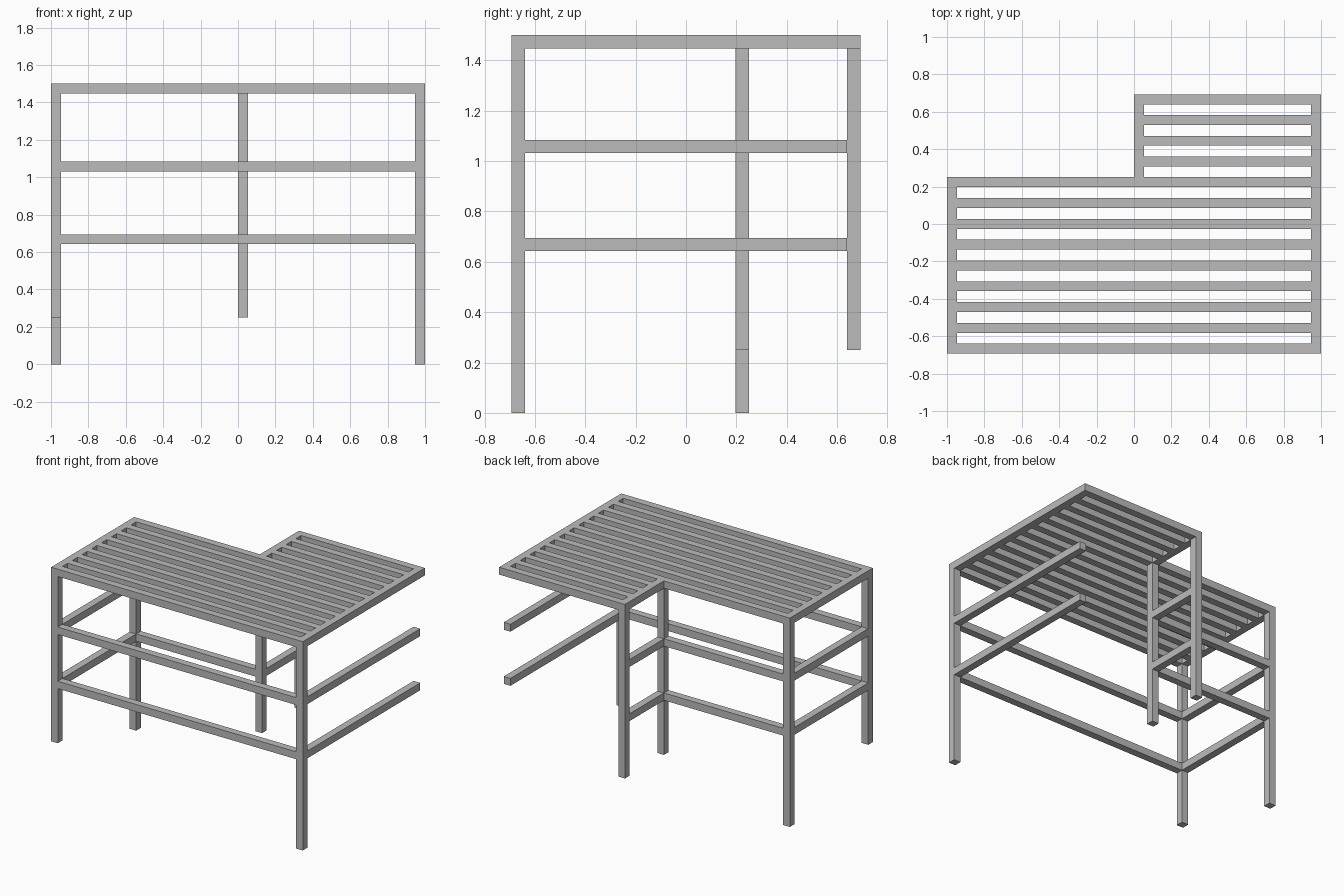
import bpy
import bmesh
from mathutils import Vector

if "Cube" in bpy.data.objects:
    bpy.data.objects.remove(bpy.data.objects["Cube"], do_unlink=True)

grey = bpy.data.materials.new("plain grey")
grey.use_nodes = True
colour = (0.5, 0.5, 0.5, 1)
grey.diffuse_color = colour
grey.node_tree.nodes["Principled BSDF"].inputs["Base Color"].default_value = colour

# Shared layout: square bar size, outer edges, corner notch and heights
T = 0.053
X, Y = 1.0, 0.693
NOTCH_X, NOTCH_Y = 0.0, 0.25
TOP, SHORT = 1.5, 0.25
BACK = NOTCH_Y - T


def bar(name, low, high):
    """Box spanning two opposite corners."""
    low, high = Vector(low), Vector(high)
    bm = bmesh.new()
    bmesh.ops.create_cube(bm, size=1)
    for v in bm.verts:
        v.co = (low + high) / 2 + v.co * (high - low)
    mesh = bpy.data.meshes.new(name)
    bm.to_mesh(mesh)
    bm.free()
    mesh.materials.append(grey)
    obj = bpy.data.objects.new(name, mesh)
    bpy.context.collection.objects.link(obj)


def along_x(name, x0, x1, y, z):
    bar(name, (x0, y, z), (x1, y + T, z + T))


def along_y(name, x, y0, y1, z):
    bar(name, (x, y0, z), (x + T, y1, z + T))


# Top frame around the L-shaped outline
deck = TOP - T
along_y("top_left_side", X - T, -Y, Y, deck)
along_y("top_right_side", -X, -Y, NOTCH_Y, deck)
along_y("top_notch_side", NOTCH_X, NOTCH_Y, Y, deck)
along_x("top_front", -X + T, X - T, -Y, deck)
along_x("top_middle", -X + T, X - T, BACK, deck)
along_x("top_back", NOTCH_X + T, X - T, Y - T, deck)

# Evenly spaced slats in the wide and narrow parts
for name, x0, y0, y1, gaps in (("wide_slat", -X + T, -Y, BACK, 8),
                               ("narrow_slat", NOTCH_X + T, BACK, Y - T, 4)):
    for i in range(1, gaps):
        along_x(f"{name}_{i}", x0, X - T, y0 + (y1 - y0) * i / gaps, deck)

# Legs, three of them shorter
for name, x, y, foot in (("front_left_leg", X - T, -Y, 0),
                         ("front_right_leg", -X, -Y, SHORT),
                         ("back_right_leg", -X, BACK, 0),
                         ("notch_inner_leg", NOTCH_X, BACK, SHORT),
                         ("notch_outer_leg", NOTCH_X, Y - T, SHORT)):
    bar(name, (x, y, foot), (x + T, y + T, deck))

# Two levels of side rails; the left ones end free at the back
for level, z in (("lower", 0.642), ("upper", 1.031)):
    along_x(level + "_front_rail", -X + T, X - T, -Y, z)
    along_y(level + "_left_rail", X - T, -Y + T, Y - T, z)
    along_y(level + "_right_rail", -X, -Y + T, BACK, z)
    along_x(level + "_back_rail", -X + T, NOTCH_X, BACK, z)
    along_y(level + "_notch_rail", NOTCH_X, NOTCH_Y, Y - T, z)
